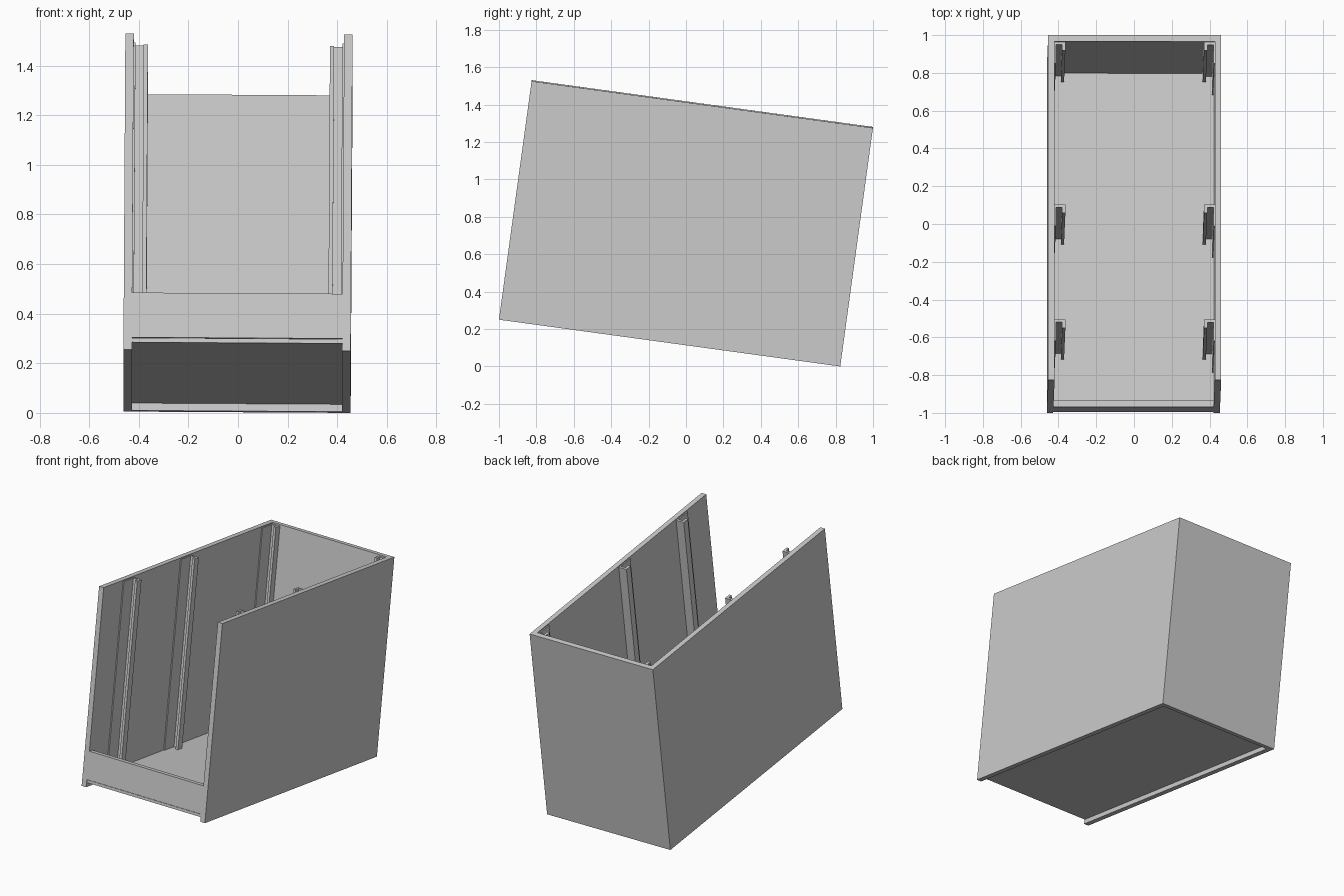
import bpy, bmesh, math
from mathutils import Matrix, Vector

if "Cube" in bpy.data.objects:
    bpy.data.objects.remove(bpy.data.objects["Cube"])

W, L, H = 0.458, 1.842, 1.287     # half width, length, height in the tilted frame
T = 0.034                         # panel thickness
IN = W - T                        # inner wall position
FLOOR = 0.048                     # top of the bottom panel
tilt = Matrix.Rotation(math.radians(-7.8), 4, 'X') @ Matrix.Rotation(0.006, 4, 'Y')
parts = []


def prism(name, outline, z0, z1):
    """Extrude an (x, y) outline from z0 to z1."""
    bm = bmesh.new()
    face = bm.faces.new([bm.verts.new((x, y, z0)) for x, y in outline])
    top = bmesh.ops.extrude_face_region(bm, geom=[face])['geom']
    bmesh.ops.translate(bm, vec=(0, 0, z1 - z0),
                        verts=[v for v in top if isinstance(v, bmesh.types.BMVert)])
    bmesh.ops.recalc_face_normals(bm, faces=bm.faces)
    mesh = bpy.data.meshes.new(name)
    bm.to_mesh(mesh)
    bm.free()
    mesh.transform(tilt)
    obj = bpy.data.objects.new(name, mesh)
    bpy.context.collection.objects.link(obj)
    parts.append(obj)


def box(name, x0, x1, y0, y1, z0, z1):
    prism(name, [(x0, y0), (x1, y0), (x1, y1), (x0, y1)], z0, z1)


# Back, bottom and low front board sit between the side panels
box("back_panel", -IN, IN, L - T, L, 0, H)
box("bottom_panel", -IN, IN, 0.001, L - T, 0.03, FLOOR)
box("front_lip", -IN, IN, 0, T, FLOOR + 0.002, 0.232)

for side, s in (("left", -1), ("right", 1)):
    box(side + "_side_panel", *sorted((s * IN, s * W)), 0, L, 0, H)
    # Z-section upright rails: thin wall flange, web, forward inner flange
    for i, y in enumerate((0.309, 0.923, 1.792)):
        outline = [(IN, y - 0.10), (IN - 0.007, y - 0.10), (IN - 0.007, y),
                   (0.384, y), (0.384, y - 0.03), (0.367, y - 0.03),
                   (0.367, y + 0.015), (IN, y + 0.015)]
        prism(f"{side}_rail_{i + 1}", [(s * a, b) for a, b in outline], FLOOR, H - 0.008)

# Centre the model and stand it on the ground
pts = [v.co for o in parts for v in o.data.vertices]
lo = Vector([min(p[k] for p in pts) for k in range(3)])
hi = Vector([max(p[k] for p in pts) for k in range(3)])
shift = Matrix.Translation((-(lo.x + hi.x) / 2, -(lo.y + hi.y) / 2, -lo.z))
for o in parts:
    o.data.transform(shift)
